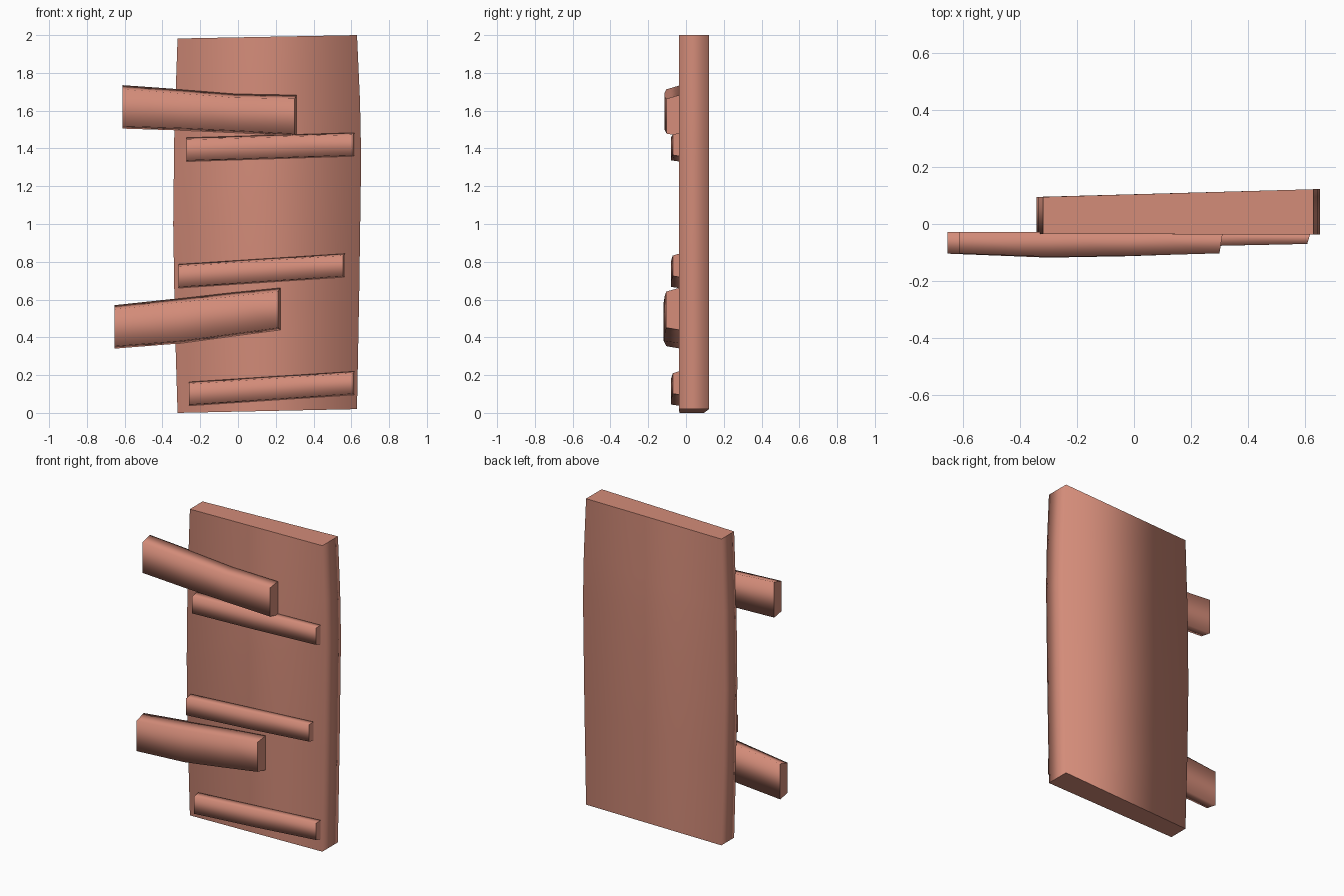
import bpy, bmesh

if "Cube" in bpy.data.objects:
    bpy.data.objects.remove(bpy.data.objects["Cube"])

mat = bpy.data.materials.new("terracotta_wood")
mat.diffuse_color = (0.65, 0.26, 0.19, 1)
mat.use_nodes = True
mat.node_tree.nodes["Principled BSDF"].inputs["Base Color"].default_value = mat.diffuse_color


def loft(name, rings):
    """Skin a list of four-point rings; long sides smooth, end caps flat."""
    bm = bmesh.new()
    rows = [[bm.verts.new(p) for p in ring] for ring in rings]
    for a, b in zip(rows, rows[1:]):
        for i in range(4):
            j = (i + 1) % 4
            bm.faces.new((a[i], a[j], b[j], b[i])).smooth = True
    for cap in (rows[0], rows[-1]):
        bm.faces.new(cap).smooth = False
    bmesh.ops.recalc_face_normals(bm, faces=bm.faces)
    me = bpy.data.meshes.new(name)
    bm.to_mesh(me)
    bm.free()
    me.materials.append(mat)
    bpy.context.collection.objects.link(bpy.data.objects.new(name, me))


def plank(name, stations, back, chamfer, end_slant=0.012):
    """Trapezoid bar along x; each station is (x, front y, z low, z high)."""
    rings = []
    for n, (x, front, lo, hi) in enumerate(stations):
        xf = x - (end_slant if n == len(stations) - 1 else 0)
        rings.append([(x, back, lo), (x, back, hi),
                      (xf, front, hi - chamfer), (xf, front, lo + chamfer * 0.6)])
    loft(name, rings)


# Upright board, slightly bowed at both sides: (left x, left z, right x, right z)
board = [(-0.32, 0.0, 0.63, 0.02), (-0.335, 0.5, 0.642, 0.65),
         (-0.343, 1.0, 0.652, 1.35), (-0.337, 1.5, 0.646, 1.65),
         (-0.32, 1.982, 0.63, 2.0)]
loft("board", [[(xl, -0.035, zl), (xr, -0.037, zr), (xr, 0.122, zr), (xl, 0.095, zl)]
               for xl, zl, xr, zr in board])

# Wide planks overhanging the left side
plank("upper_wide_plank", [(-0.612, -0.104, 1.505, 1.735),
                           (-0.3, -0.115, 1.495, 1.713),
                           (-0.02, -0.112, 1.482, 1.691),
                           (0.312, -0.103, 1.465, 1.685)], -0.028, 0.022)
plank("lower_wide_plank", [(-0.655, -0.104, 0.34, 0.57),
                           (-0.3, -0.118, 0.368, 0.608),
                           (-0.02, -0.113, 0.406, 0.64),
                           (0.225, -0.105, 0.438, 0.664)], -0.028, 0.022)

# Narrow slats: (left x, left low z, right x, right low z)
slats = {"top_slat": (-0.272, 1.33, 0.62, 1.358),
         "middle_slat": (-0.315, 0.66, 0.568, 0.718),
         "bottom_slat": (-0.26, 0.037, 0.62, 0.095)}
for name, (xl, zl, xr, zr) in slats.items():
    plank(name, [(xl, -0.08, zl, zl + 0.128),
                 ((xl + xr) / 2, -0.079, (zl + zr) / 2, (zl + zr) / 2 + 0.128),
                 (xr, -0.07, zr, zr + 0.127)], -0.03, 0.012)
